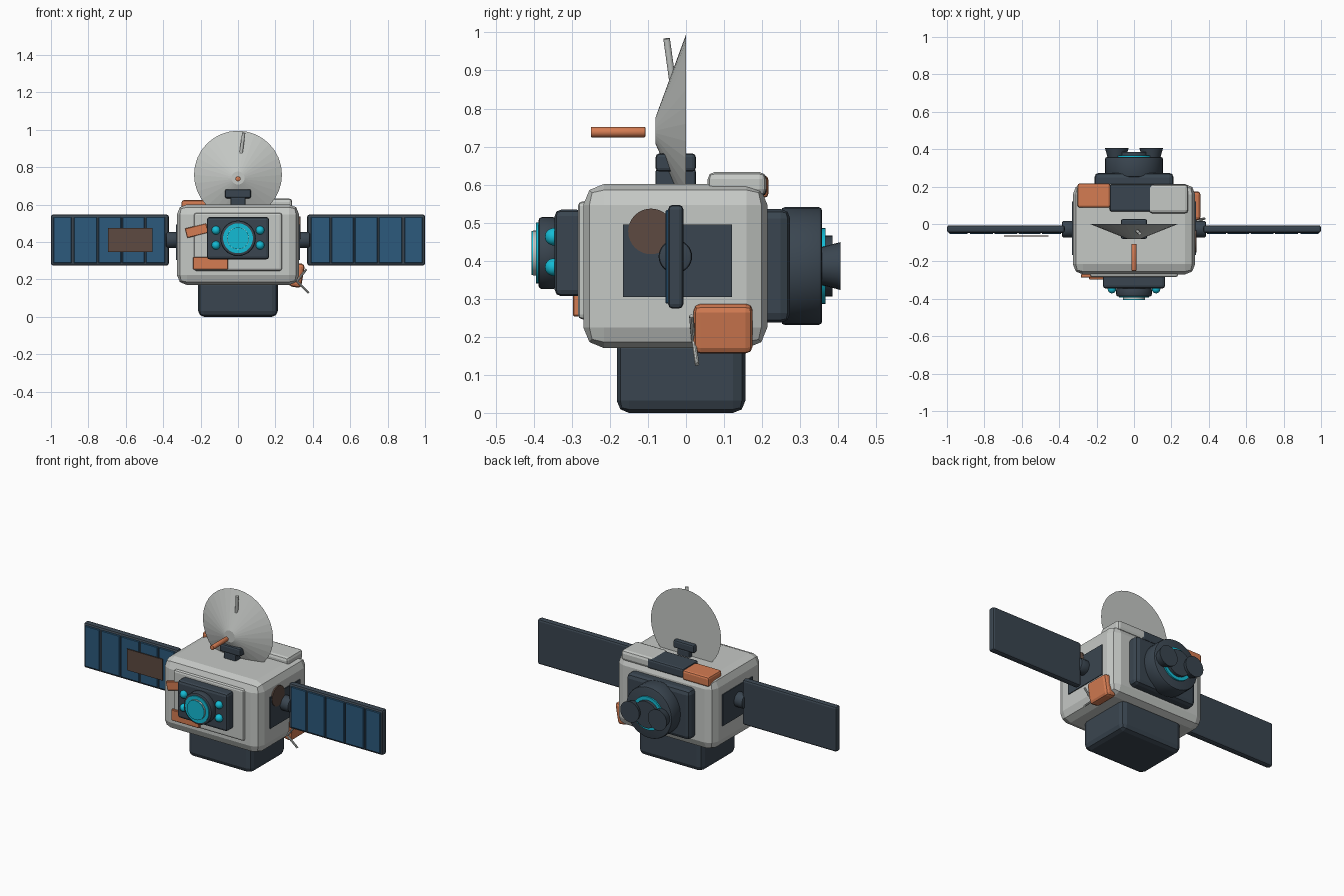
import bpy, bmesh, math
from mathutils import Vector, Matrix

old = bpy.data.objects.get("Cube")
if old:
    bpy.data.objects.remove(old, do_unlink=True)


def material(name, rgb):
    m = bpy.data.materials.new(name)
    m.use_nodes = True
    m.diffuse_color = (*rgb, 1)
    bsdf = m.node_tree.nodes["Principled BSDF"]
    bsdf.inputs["Base Color"].default_value = (*rgb, 1)
    bsdf.inputs["Roughness"].default_value = 0.6
    return m


LIGHT = material("pale grey", (0.56, 0.58, 0.56))
DARK = material("dark slate", (0.042, 0.06, 0.08))
BLUE = material("cell blue", (0.025, 0.1, 0.2))
CYAN = material("glow cyan", (0.007, 0.5, 0.66))
ORANGE = material("burnt orange", (0.66, 0.2, 0.085))
BROWN = material("rust brown", (0.11, 0.068, 0.052))


def finish(bm, name, mat, smooth=False):
    bmesh.ops.recalc_face_normals(bm, faces=bm.faces)
    me = bpy.data.meshes.new(name)
    bm.to_mesh(me)
    bm.free()
    me.materials.append(mat)
    ob = bpy.data.objects.new(name, me)
    bpy.context.collection.objects.link(ob)
    if smooth:
        bpy.ops.object.select_all(action='DESELECT')
        ob.select_set(True)
        bpy.context.view_layer.objects.active = ob
        bpy.ops.object.shade_smooth_by_angle(angle=math.radians(35))
    return ob


def box(name, mat, x, y, z, bevel=0.0, segments=2, tilt=0.0):
    """Bevelled box from (min, max) ranges, tilted about y."""
    bm = bmesh.new()
    bmesh.ops.create_cube(bm, size=1)
    spans = (x, y, z)
    bmesh.ops.scale(bm, vec=[b - a for a, b in spans], verts=bm.verts)
    if bevel:
        bmesh.ops.bevel(bm, geom=bm.edges[:], offset=bevel, segments=segments,
                        profile=0.5, affect='EDGES')
    centre = Vector([(a + b) / 2 for a, b in spans])
    bm.transform(Matrix.Translation(centre) @ Matrix.Rotation(math.radians(tilt), 4, 'Y'))
    return finish(bm, name, mat)


def tube(name, mat, start, end, r1, r2=None, sides=32, bevel=0.0, smooth=True):
    """Cylinder or cone between two points."""
    start, end = Vector(start), Vector(end)
    axis = end - start
    bm = bmesh.new()
    bmesh.ops.create_cone(bm, cap_ends=True, segments=sides, radius1=r1,
                          radius2=r1 if r2 is None else r2, depth=axis.length)
    if bevel:
        rims = [e for e in bm.edges if any(len(f.verts) > 4 for f in e.link_faces)]
        bmesh.ops.bevel(bm, geom=rims, offset=bevel, segments=2, profile=0.5, affect='EDGES')
    rot = axis.to_track_quat('Z', 'Y').to_matrix().to_4x4()
    bm.transform(Matrix.Translation((start + end) / 2) @ rot)
    return finish(bm, name, mat, smooth)


# Main hull and belly module
box("hull", LIGHT, (-0.327, 0.327), (-0.27, 0.214), (0.17, 0.602), 0.055)
box("belly_module", DARK, (-0.213, 0.213), (-0.182, 0.156), (0.0, 0.2), 0.032)

# Front panel, camera housing and lens
box("front_panel", LIGHT, (-0.235, 0.235), (-0.284, -0.25), (0.246, 0.556), 0.012)
box("camera_housing", DARK, (-0.167, 0.167), (-0.345, -0.27), (0.307, 0.534), 0.016)
LENS_Z = 0.42
tube("camera_barrel", DARK, (0, -0.34, LENS_Z), (0, -0.388, LENS_Z), 0.095, bevel=0.01)
tube("lens_ring", CYAN, (0, -0.38, LENS_Z), (0, -0.394, LENS_Z), 0.08)
tube("lens_rim", LIGHT, (0, -0.39, LENS_Z), (0, -0.402, LENS_Z), 0.059)
tube("lens_glass", CYAN, (0, -0.4, LENS_Z), (0, -0.406, LENS_Z), 0.058)
for side in (-1, 1):
    for z in (LENS_Z - 0.037, LENS_Z + 0.043):
        bm = bmesh.new()
        bmesh.ops.create_uvsphere(bm, u_segments=16, v_segments=10, radius=0.023)
        bm.transform(Matrix.Translation((side * 0.118, -0.348, z)))
        finish(bm, "status_light", CYAN, True)

# Orange patches on the front
box("lower_patch", ORANGE, (-0.24, -0.053), (-0.297, -0.28), (0.254, 0.32), 0.003, 1)
box("tilted_patch", ORANGE, (-0.28, -0.162), (-0.286, -0.268), (0.435, 0.487), 0.003, 1, tilt=-14)

# Solar wings, mirrored left and right
cell_edges = (0.385, 0.495, 0.62, 0.75, 0.88, 0.99)
for side, label in ((1, "left"), (-1, "right")):
    def mirrored(a, b):
        return (a, b) if side > 0 else (-b, -a)
    box(label + "_side_panel", DARK, mirrored(0.31, 0.332), (-0.166, 0.121), (0.305, 0.495))
    tube(label + "_wing_hinge", DARK, (side * 0.32, -0.028, 0.411),
         (side * 0.385, -0.028, 0.411), 0.044, bevel=0.008)
    box(label + "_wing", DARK, mirrored(0.37, 1.0), (-0.047, -0.007), (0.274, 0.547), 0.012)
    for i, (a, b) in enumerate(zip(cell_edges, cell_edges[1:])):
        gap = 0.009 if i > 2 and b > 0.9 else 0.004
        box(label + "_solar_cell", BLUE, mirrored(a + gap, b - 0.003),
            (-0.054, -0.04), (0.287, 0.533), 0.003, 1)

# Rust patches on the right wing and left flank
box("wing_patch", BROWN, (-0.695, -0.457), (-0.068, -0.062), (0.348, 0.476))
tube("flank_patch", BROWN, (0.315, -0.092, 0.477), (0.335, -0.092, 0.477), 0.06)

# Engine block, glowing ring and twin nozzles at the back
BACK_Z = 0.386
box("engine_plate", DARK, (-0.212, 0.212), (0.19, 0.274), (0.237, 0.536), 0.025)
tube("engine_drum", DARK, (0, 0.25, BACK_Z), (0, 0.358, BACK_Z), 0.155, bevel=0.01)
tube("engine_glow", CYAN, (0, 0.35, BACK_Z), (0, 0.367, BACK_Z), 0.1)
tube("engine_hub", DARK, (0, 0.355, BACK_Z), (0, 0.385, BACK_Z), 0.08)
for side in (-1, 1):
    tube("nozzle", DARK, (side * 0.092, 0.35, BACK_Z), (side * 0.092, 0.406, BACK_Z),
         0.048, 0.063, sides=24)

# Roof equipment boxes
box("roof_box_pale", LIGHT, (0.08, 0.29), (0.057, 0.211), (0.57, 0.633), 0.018)
box("roof_box_dark", DARK, (-0.13, 0.116), (0.066, 0.212), (0.57, 0.628), 0.012)
box("roof_box_orange", ORANGE, (-0.302, -0.126), (0.088, 0.217), (0.565, 0.624), 0.012)

# Dish, its pedestal, feed rod and whip
DISH_Z = 0.76
bm = bmesh.new()
bmesh.ops.create_cone(bm, cap_ends=True, segments=32, radius1=0.235, radius2=0.035, depth=0.08)
bm.transform(Matrix.Translation((0, -0.04, DISH_Z)) @ Matrix.Rotation(math.radians(90), 4, 'X'))
for v in bm.verts:
    if v.co.y < -0.05:
        v.co.z -= 0.018
finish(bm, "dish", LIGHT)
box("pedestal_neck", DARK, (-0.04, 0.04), (-0.08, 0.026), (0.59, 0.64), 0.006)
box("pedestal_head", DARK, (-0.07, 0.07), (-0.08, 0.026), (0.634, 0.682), 0.01)
tube("feed_rod", ORANGE, (0, -0.25, 0.738), (0, -0.107, 0.738), 0.0135, sides=16, bevel=0.002)
tube("dish_whip", LIGHT, (0.016, -0.036, 0.875), (0.031, -0.051, 0.984), 0.009, sides=12)

# Orange side pod with bent antenna
box("side_pod", ORANGE, (0.28, 0.348), (0.02, 0.175), (0.158, 0.288), 0.018, tilt=10)
elbow = (0.315, 0.02, 0.19)
tube("pod_antenna_upper", LIGHT, (0.366, 0.014, 0.255), elbow, 0.006, sides=8)
tube("pod_antenna_lower", LIGHT, elbow, (0.378, 0.029, 0.128), 0.006, sides=8)
